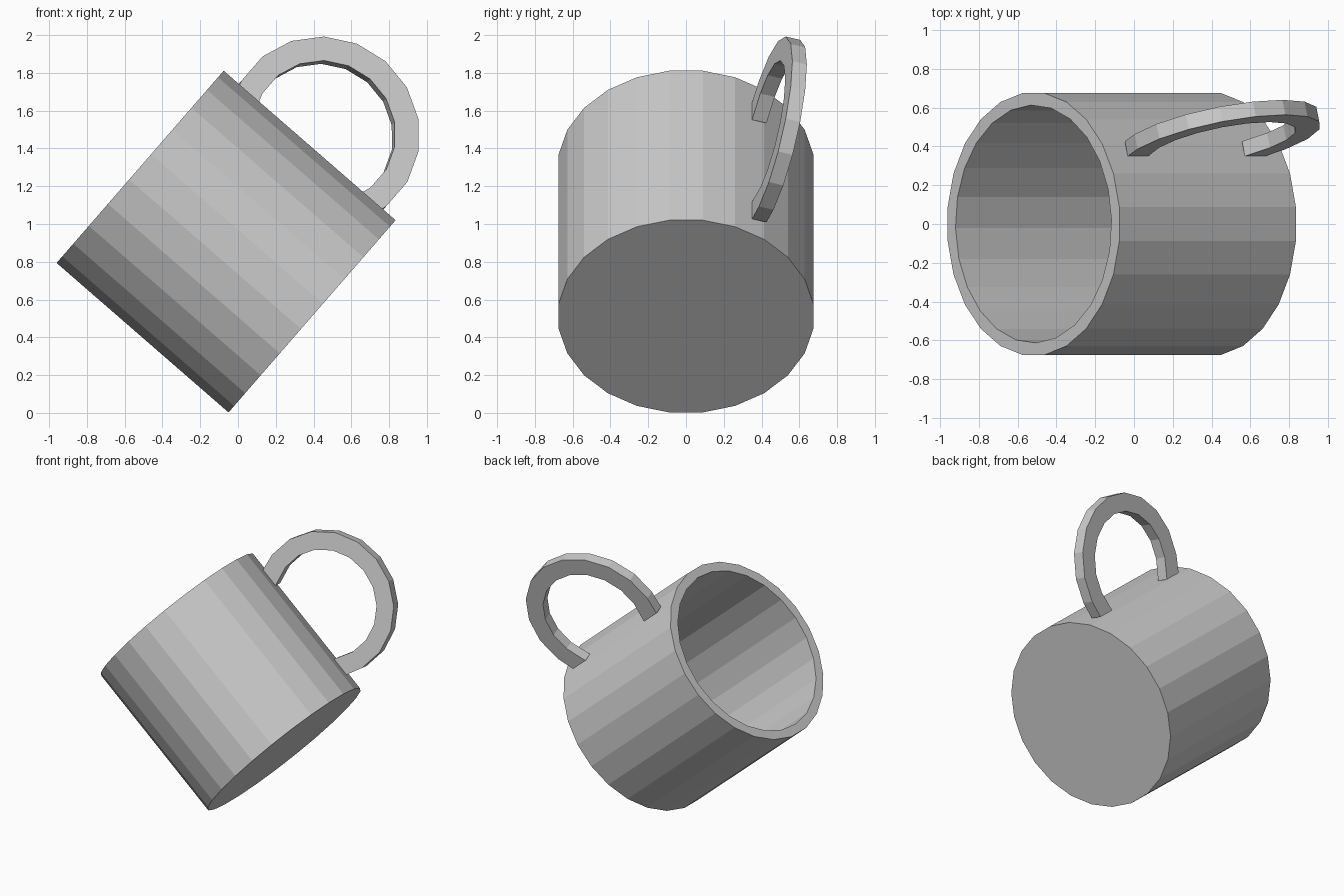
import bpy, bmesh, math
from mathutils import Matrix, Vector

if "Cube" in bpy.data.objects:
    bpy.data.objects.remove(bpy.data.objects["Cube"])

# Tilted frame: local X = side carrying the handle, local Z = towards the rim
TILT = Matrix.Translation((-0.063, 0, 0.907)) @ Matrix.Rotation(math.radians(-49), 4, 'Y')
N, HALF = 24, 0.603


def loft(name, rings, close):
    """Skin a series of closed rings and cap both ends."""
    bm = bmesh.new()
    loops = [[bm.verts.new(p) for p in ring] for ring in rings]
    for a, b in zip(loops, loops[1:]):
        k = len(a)
        for i in range(k):
            j = (i + 1) % k
            bm.faces.new((a[i], a[j], b[j], b[i]))
    bm.faces.new(loops[0])
    bm.faces.new(loops[-1])
    bmesh.ops.recalc_face_normals(bm, faces=bm.faces)
    mesh = bpy.data.meshes.new(name)
    bm.to_mesh(mesh)
    bm.free()
    mesh.transform(TILT)
    obj = bpy.data.objects.new(name, mesh)
    bpy.context.collection.objects.link(obj)
    return obj


def circle(r, z, phase):
    angles = [math.radians(phase + 360 * i / N) for i in range(N)]
    return [Vector((r * math.cos(t), r * math.sin(t), z)) for t in angles]


# Mug body: outer wall, rim, inner wall, inner floor
loft("mug_body", [circle(0.68, -HALF, 7.5), circle(0.68, HALF, 7.5),
                  circle(0.613, HALF, 2), circle(0.613, -HALF + 0.07, 2)], False)

# Handle: flat-sided strip along an arc in a leaning plane, ends cut flat
lean = math.radians(17)
out_dir = Vector((math.cos(lean), math.sin(lean), 0))
normal = Vector((-math.sin(lean), math.cos(lean), 0))
centre = Vector((0.77, 0.451, -0.01))
profile = []
for deg in range(-100, 101, 20):
    t = math.radians(deg)
    profile.append([(r * math.cos(t), r * math.sin(t)) for r in (0.515, 0.385)])
profile.insert(0, [(-0.215, -0.47), (-0.215, -0.33)])
profile.append([(-0.215, 0.47), (-0.215, 0.33)])
rings = []
for (ow, oz), (iw, iz) in profile:
    o = centre + out_dir * ow + Vector((0, 0, oz))
    i = centre + out_dir * iw + Vector((0, 0, iz))
    h = normal * 0.04
    rings.append([o - h, o + h, i + h, i - h])
loft("handle", rings, False)
